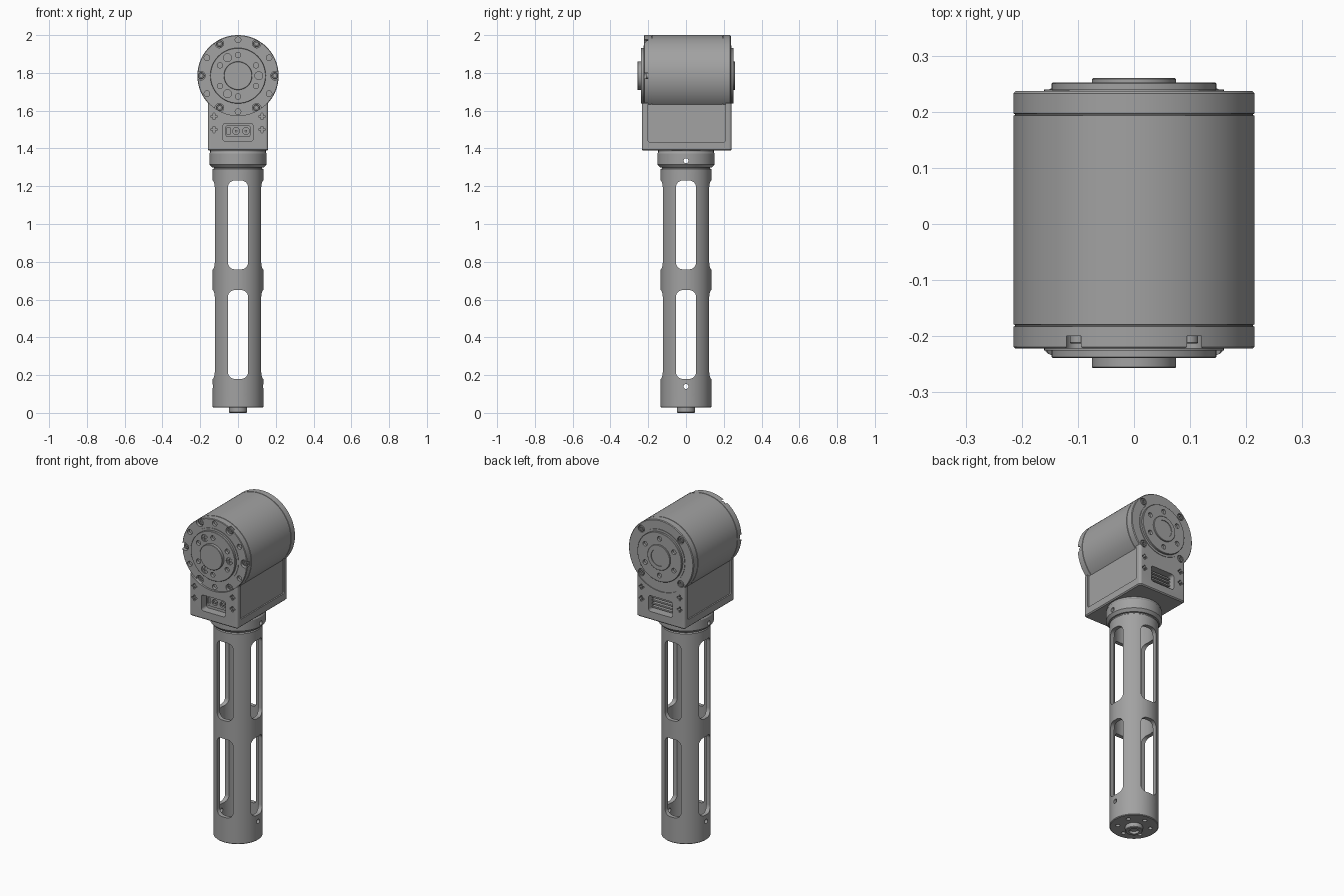
import bpy, bmesh
from math import pi, cos, sin, radians
from mathutils import Matrix, Vector

if "Cube" in bpy.data.objects:
    bpy.data.objects.remove(bpy.data.objects["Cube"])

grey = bpy.data.materials.new("machined grey")
grey.use_nodes = True
COLOUR = (0.36, 0.36, 0.36, 1)
grey.diffuse_color = COLOUR
grey.node_tree.nodes["Principled BSDF"].inputs["Base Color"].default_value = COLOUR

# Frames whose local z points out of the front, back and side faces
AXIS = 1.785
FRONT = Matrix.Rotation(pi / 2, 4, 'X')
BACK = Matrix.Rotation(pi, 4, 'Z') @ FRONT
SIDE = Matrix.Rotation(pi / 2, 4, 'Z') @ FRONT
UP = Matrix.Identity(4)
DRUM_FRONT = Matrix.Translation((0, 0, AXIS)) @ FRONT
DRUM_BACK = Matrix.Translation((0, 0, AXIS)) @ BACK


def prism(bm, rings, frame):
    """Skin a stack of equal-sized closed rings and cap both ends."""
    loops = [[bm.verts.new(frame @ Vector(p)) for p in ring] for ring in rings]
    n = len(loops[0])
    for a, b in zip(loops, loops[1:]):
        for i in range(n):
            j = (i + 1) % n
            bm.faces.new((a[i], a[j], b[j], b[i]))
    bm.faces.new(loops[0][::-1])
    bm.faces.new(loops[-1])


def lathe(bm, profile, frame=UP, at=(0, 0), sides=96):
    rings = [[(at[0] + r * cos(2 * pi * i / sides), at[1] + r * sin(2 * pi * i / sides), h)
              for i in range(sides)] for r, h in profile]
    prism(bm, rings, frame)


def rod(bm, r, low, high, frame=UP, at=(0, 0), sides=24):
    lathe(bm, [(r, low), (r, high)], frame, at, sides)


def slab(bm, width, height, corner, low, high, frame, at=(0, 0)):
    """Rounded rectangle extruded along the frame's z."""
    outline = []
    for k, (sx, sy) in enumerate([(1, 1), (-1, 1), (-1, -1), (1, -1)]):
        for s in range(7):
            a = pi / 2 * (k + s / 6)
            outline.append((at[0] + sx * (width / 2 - corner) + corner * cos(a),
                            at[1] + sy * (height / 2 - corner) + corner * sin(a)))
    prism(bm, [[(x, y, h) for x, y in outline] for h in (low, high)], frame)


def around(radius, count, start=0):
    return [(radius * cos(radians(start) + 2 * pi * i / count),
             radius * sin(radians(start) + 2 * pi * i / count)) for i in range(count)]


def finish(bm, name):
    bmesh.ops.recalc_face_normals(bm, faces=bm.faces)
    mesh = bpy.data.meshes.new(name)
    bm.to_mesh(mesh)
    bm.free()
    mesh.materials.append(grey)
    ob = bpy.data.objects.new(name, mesh)
    bpy.context.collection.objects.link(ob)
    return ob


def activate(ob):
    bpy.ops.object.select_all(action='DESELECT')
    ob.select_set(True)
    bpy.context.view_layer.objects.active = ob


def cut(ob, bm):
    cutter = finish(bm, "cutter")
    cutter.hide_render = True
    mod = ob.modifiers.new("cut", 'BOOLEAN')
    mod.operation, mod.solver, mod.object = 'DIFFERENCE', 'EXACT', cutter
    activate(ob)
    bpy.ops.object.modifier_apply(modifier=mod.name)
    bpy.data.objects.remove(cutter)


def smooth(ob):
    activate(ob)
    bpy.ops.object.shade_smooth_by_angle(angle=radians(30))


# Handle tube: bored, with two tiers of four slots
bm = bmesh.new()
lathe(bm, [(0.13, 0.028), (0.134, 0.032), (0.134, 1.29), (0.128, 1.295), (0.128, 1.31)])
tube = finish(bm, "handle_tube")
bm = bmesh.new()
rod(bm, 0.11, 0.08, 1.4, sides=96)
cut(tube, bm)
for frame in (FRONT, SIDE):
    bm = bmesh.new()
    for z in (0.415, 0.995):
        slab(bm, 0.106, 0.47, 0.035, -0.3, 0.3, frame, (0, z))
    cut(tube, bm)
bm = bmesh.new()
rod(bm, 0.013, -0.3, 0.3, SIDE, (0, 0.14))
for p in around(0.09, 6, 30):
    rod(bm, 0.012, 0, 0.06, UP, p)
cut(tube, bm)
smooth(tube)

# Plug under the tube
bm = bmesh.new()
lathe(bm, [(0.044, 0), (0.048, 0.004), (0.048, 0.04)], sides=48)
plug = finish(bm, "bottom_plug")
bm = bmesh.new()
rod(bm, 0.028, -0.01, 0.015)
cut(plug, bm)
smooth(plug)

# Collar between tube and housing
bm = bmesh.new()
lathe(bm, [(0.138, 1.3), (0.152, 1.316), (0.152, 1.372), (0.147, 1.38), (0.147, 1.4)])
collar = finish(bm, "collar")
bm = bmesh.new()
rod(bm, 0.11, 1.2, 1.36, sides=96)
cut(collar, bm)
bm = bmesh.new()
rod(bm, 0.013, -0.3, 0.3, SIDE, (0, 1.335))
cut(collar, bm)
smooth(collar)

# Housing box with a cradle for the drum, side panels, windows and cross slots
bm = bmesh.new()
slab(bm, 0.32, 0.475, 0.015, 1.388, 1.645, Matrix.Translation((0, 0.004, 0)))
housing = finish(bm, "housing")
bevel = housing.modifiers.new("edge", 'BEVEL')
bevel.width, bevel.limit_method, bevel.angle_limit = 0.006, 'ANGLE', radians(40)
activate(housing)
bpy.ops.object.modifier_apply(modifier=bevel.name)
bm = bmesh.new()
rod(bm, 0.211, -0.4, 0.4, DRUM_FRONT, sides=96)
cut(housing, bm)
bm = bmesh.new()
for side in (1, -1):
    frame = Matrix.Rotation(pi / 2 * side, 4, 'Z') @ FRONT
    slab(bm, 0.41, 0.3, 0.008, 0.152, 0.3, frame, (0.004 * side, 1.585))
for frame in (FRONT, BACK):
    slab(bm, 0.16, 0.095, 0.015, 0.185, 0.3, frame, (0, 1.485))
cut(housing, bm)
for w, h in ((0.034, 0.01), (0.01, 0.034)):
    bm = bmesh.new()
    for frame in (FRONT, BACK):
        for x in (-0.127, 0.127):
            for z in (1.5, 1.57):
                slab(bm, w, h, 0.003, 0.222, 0.3, frame, (x, z))
    cut(housing, bm)
smooth(housing)

# Sockets in the front window
bm = bmesh.new()
slab(bm, 0.13, 0.06, 0.008, 0.18, 0.205, FRONT, (0, 1.492))
sockets = finish(bm, "window_sockets")
bm = bmesh.new()
for x in (-0.01, 0.042):
    rod(bm, 0.018, 0.19, 0.3, FRONT, (x, 1.492))
slab(bm, 0.018, 0.036, 0.003, 0.19, 0.3, FRONT, (-0.05, 1.492))
cut(sockets, bm)
bm = bmesh.new()
for x in (-0.01, 0.042):
    rod(bm, 0.007, 0.18, 0.21, FRONT, (x, 1.492))
smooth(finish(bm, "socket_pins"))

# Slats in the back window
bm = bmesh.new()
for i in range(4):
    slab(bm, 0.15, 0.009, 0.002, 0.18, 0.215, BACK, (0, 1.455 + 0.02 * i))
finish(bm, "window_slats")

# Drum with two fine seams
R = 0.215
profile = [(R - 0.004, -0.237), (R, -0.233)]
for h in (-0.195, 0.181):
    profile += [(R, h - 0.002), (R - 0.003, h - 0.001), (R - 0.003, h + 0.001), (R, h + 0.002)]
profile += [(R, 0.219), (R - 0.003, 0.222)]
bm = bmesh.new()
lathe(bm, profile, DRUM_FRONT, sides=128)
drum = finish(bm, "drum")
bm = bmesh.new()
for p in around(0.197, 6):
    rod(bm, 0.023, 0.2, 0.3, DRUM_FRONT, p)
for p in around(0.19, 6, 30):
    rod(bm, 0.015, 0.205, 0.3, DRUM_FRONT, p)
for p in around(0.185, 4, 45):
    rod(bm, 0.021, 0.225, 0.3, DRUM_BACK, p)
cut(drum, bm)
smooth(drum)

# Cap screws in the rim pockets
for name, frame, points, low in (("front_rim_screws", DRUM_FRONT, around(0.195, 6), 0.195),
                                 ("back_rim_screws", DRUM_BACK, around(0.185, 4, 45), 0.22)):
    bm = bmesh.new()
    for p in points:
        lathe(bm, [(0.017, low), (0.017, low + 0.016), (0.015, low + 0.018)], frame, p, 24)
    screws = finish(bm, name)
    bm = bmesh.new()
    for p in points:
        rod(bm, 0.009, low + 0.008, low + 0.1, frame, p, 6)
    cut(screws, bm)
    smooth(screws)

# Front and back flanges with hubs and a circle of holes
for name, frame, face, flange, hub in (("front", DRUM_FRONT, 0.222, 0.239, 0.257),
                                       ("back", DRUM_BACK, 0.237, 0.252, 0.26)):
    bm = bmesh.new()
    lathe(bm, [(0.16, face - 0.02), (0.16, face + 0.003), (0.147, face + 0.003),
               (0.147, flange - 0.002), (0.145, flange), (0.075, flange),
               (0.075, hub - 0.002), (0.073, hub)], frame)
    disc = finish(bm, name + "_flange")
    bm = bmesh.new()
    for p in around(0.11, 6, 30):
        rod(bm, 0.014, face, 0.3, frame, p)
    if name == "front":
        for p in around(0.11, 3):
            rod(bm, 0.021, flange - 0.008, 0.3, frame, p)
    else:
        rod(bm, 0.05, hub - 0.004, 0.3, frame, sides=48)
    cut(disc, bm)
    smooth(disc)

# Cross-head screws on the front flange
bm = bmesh.new()
for p in around(0.11, 3):
    rod(bm, 0.018, 0.225, 0.236, DRUM_FRONT, p)
heads = finish(bm, "flange_screws")
for w, h in ((0.024, 0.006), (0.006, 0.024)):
    bm = bmesh.new()
    for p in around(0.11, 3):
        slab(bm, w, h, 0.001, 0.23, 0.3, DRUM_FRONT, p)
    cut(heads, bm)
smooth(heads)
